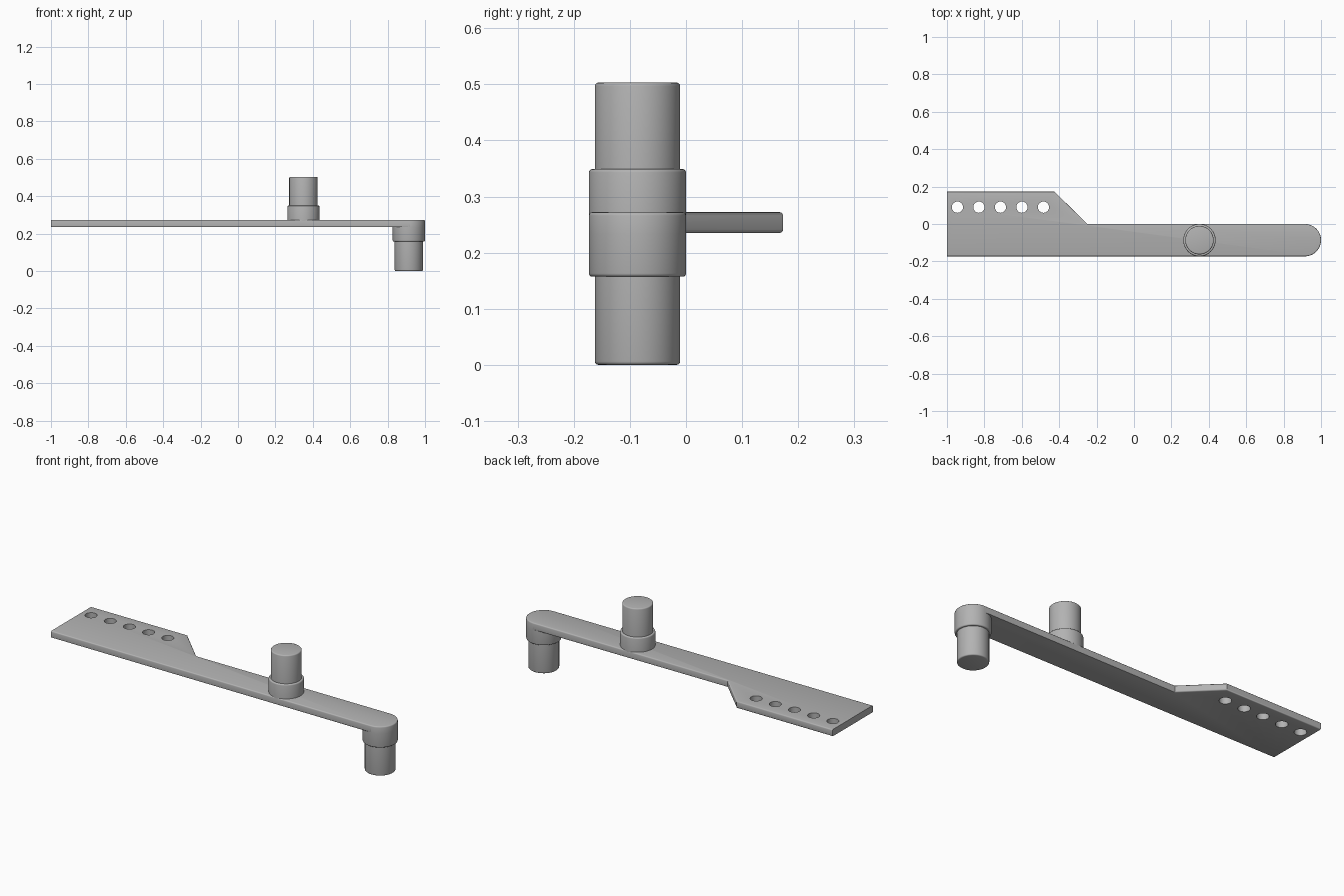
import bpy, bmesh, math

cube = bpy.data.objects.get("Cube")
if cube:
    bpy.data.objects.remove(cube, do_unlink=True)

# Single grey metal
metal = bpy.data.materials.new("grey metal")
metal.use_nodes = True
GREY = (0.45, 0.45, 0.45, 1)
metal.diffuse_color = GREY
metal.node_tree.nodes["Principled BSDF"].inputs["Base Color"].default_value = GREY

R = 0.0865            # half width of the arm, also collar radius
PIN_R = 0.076
BOTTOM, TOP = 0.235, 0.272
END_X = 1 - R
ROUND = 0.006


def make_object(name, bm):
    bmesh.ops.recalc_face_normals(bm, faces=bm.faces)
    mesh = bpy.data.meshes.new(name)
    bm.to_mesh(mesh)
    bm.free()
    mesh.materials.append(metal)
    obj = bpy.data.objects.new(name, mesh)
    bpy.context.collection.objects.link(obj)
    return obj


def smooth(obj):
    bpy.ops.object.select_all(action='DESELECT')
    obj.select_set(True)
    bpy.context.view_layer.objects.active = obj
    bpy.ops.object.shade_smooth_by_angle(angle=math.radians(35))


def cylinder(name, x, y, radius, z0, z1, rounded=None, segments=64):
    """Upright cylinder whose rim at height `rounded` is softened."""
    bm = bmesh.new()
    bmesh.ops.create_cone(bm, cap_ends=True, segments=segments,
                          radius1=radius, radius2=radius, depth=z1 - z0)
    bmesh.ops.translate(bm, verts=bm.verts, vec=(x, y, (z0 + z1) / 2))
    if rounded is not None:
        rim = [e for e in bm.edges
               if all(abs(v.co.z - rounded) < 1e-4 for v in e.verts)]
        bmesh.ops.bevel(bm, geom=rim, offset=ROUND, segments=3,
                        profile=0.5, affect='EDGES')
    return make_object(name, bm)


# Arm plate: narrow bar with a round end and a wider mounting tab
outline = [(-1, -2 * R)]
for i in range(33):
    a = -math.pi / 2 + math.pi * i / 32
    outline.append((END_X + R * math.cos(a), -R + R * math.sin(a)))
outline += [(-0.25, 0), (-0.425, 2 * R), (-1, 2 * R)]

bm = bmesh.new()
base = bm.faces.new([bm.verts.new((x, y, BOTTOM)) for x, y in outline])
extruded = bmesh.ops.extrude_face_region(bm, geom=[base], use_keep_orig=True)
bmesh.ops.translate(bm, vec=(0, 0, TOP - BOTTOM),
                    verts=[g for g in extruded["geom"]
                           if isinstance(g, bmesh.types.BMVert)])
bmesh.ops.recalc_face_normals(bm, faces=bm.faces)


def softened(edge):
    """Rim edges, except the cut end and where the lower collar joins."""
    a, b = (v.co for v in edge.verts)
    if abs(a.z - b.z) > 1e-4 or max(a.x, b.x) < -0.999:
        return False
    return a.z > BOTTOM + 0.01 or min(a.x, b.x) < END_X - 0.01


bmesh.ops.bevel(bm, geom=[e for e in bm.edges if softened(e)], offset=ROUND,
                segments=3, profile=0.5, affect='EDGES')
plate = make_object("arm_plate", bm)

# Row of five mounting holes
for i in range(5):
    cutter = cylinder(f"hole_cutter_{i + 1}", -0.944 + 0.115 * i, 0.09, 0.03,
                      BOTTOM - 0.1, TOP + 0.1, segments=32)
    cut = plate.modifiers.new(f"hole_{i + 1}", 'BOOLEAN')
    cut.operation = 'DIFFERENCE'
    cut.solver = 'EXACT'
    cut.object = cutter

# Bake the holes and discard the cutters
bpy.context.view_layer.update()
evaluated = plate.evaluated_get(bpy.context.evaluated_depsgraph_get())
drilled = bpy.data.meshes.new_from_object(evaluated)
plate.modifiers.clear()
plate.data = drilled
for obj in [o for o in bpy.data.objects if o.name.startswith("hole_cutter")]:
    bpy.data.objects.remove(obj, do_unlink=True)
smooth(plate)

# Upper post and lower post, each a collar with a narrower pin
for part in (
    cylinder("upper_collar", 0.35, -R, R, TOP - 0.01, 0.349, 0.349),
    cylinder("upper_pin", 0.35, -R, PIN_R, 0.34, 0.503, 0.503),
    cylinder("lower_collar", END_X, -R, R, 0.157, BOTTOM + 0.005, 0.157),
    cylinder("lower_pin", END_X, -R, PIN_R, 0, 0.165, 0),
):
    smooth(part)
